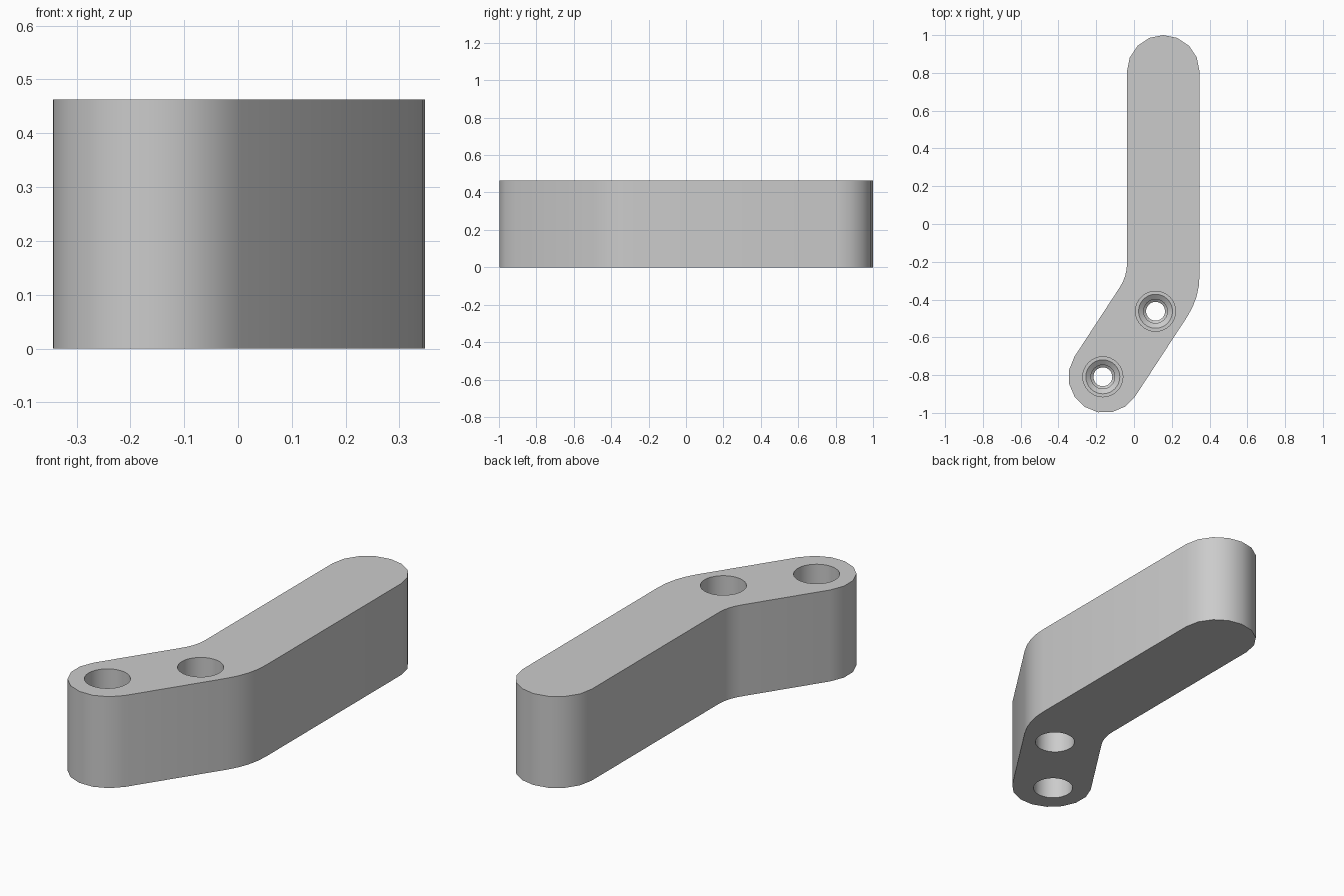
import bpy, bmesh
from math import pi, sin, cos, tan, atan2
from mathutils import Vector

cube = bpy.data.objects.get("Cube")
if cube:
    bpy.data.objects.remove(cube, do_unlink=True)

HEIGHT = 0.463
RADIUS = 0.192                      # half the arm width
BACK = Vector((0.155, 0.808))       # centre of back rounded end
BEND = Vector((0.155, -0.334))      # centreline bend
FRONT = Vector((-0.155, -0.808))    # centre of front rounded end
HOLES = [(-0.165, -0.809), (0.114, -0.462)]

grey = bpy.data.materials.new("plain grey")
grey.use_nodes = True
colour = (0.6, 0.6, 0.6, 1)
grey.diffuse_color = colour
grey.node_tree.nodes["Principled BSDF"].inputs["Base Color"].default_value = colour


def make_object(name, bm):
    bmesh.ops.recalc_face_normals(bm, faces=bm.faces)
    mesh = bpy.data.meshes.new(name)
    bm.to_mesh(mesh)
    bm.free()
    mesh.materials.append(grey)
    obj = bpy.data.objects.new(name, mesh)
    bpy.context.collection.objects.link(obj)
    return obj


def cap(centre, start, steps=8):
    """Half circle, counter-clockwise from the start angle."""
    angles = [start + pi * i / steps for i in range(steps + 1)]
    return [centre + RADIUS * Vector((cos(a), sin(a))) for a in angles]


def rounded_corner(corner, before, after, length, steps=4):
    a = corner + (before - corner).normalized() * length
    b = corner + (after - corner).normalized() * length
    ts = [i / steps for i in range(steps + 1)]
    return [a * (1 - t) ** 2 + corner * 2 * t * (1 - t) + b * t * t for t in ts]


# Bent arm outline, extruded upwards
slant = BEND - FRONT
heading = atan2(slant.y, slant.x)
back_cap = cap(BACK, 0)
front_cap = cap(FRONT, heading + pi / 2)
mitre = Vector((RADIUS, -RADIUS * tan((pi / 2 - heading) / 2)))
outline = (back_cap
           + rounded_corner(BEND - mitre, back_cap[-1], front_cap[0], 0.07)
           + front_cap
           + rounded_corner(BEND + mitre, front_cap[-1], back_cap[0], 0.12))
bm = bmesh.new()
base = bm.faces.new([bm.verts.new((p.x, p.y, 0)) for p in outline])
top = bmesh.ops.extrude_face_region(bm, geom=[base], use_keep_orig=True)["geom"]
bmesh.ops.translate(bm, vec=(0, 0, HEIGHT),
                    verts=[v for v in top if isinstance(v, bmesh.types.BMVert)])
arm = make_object("bent_arm", bm)

# Stepped screw holes: wide bores above and below a narrow throat
STEPS = [(0.095, -0.05), (0.095, 0.15), (0.05, 0.15), (0.05, 0.24), (0.063, 0.25),
         (0.063, 0.27), (0.09, 0.29), (0.106, 0.29), (0.106, HEIGHT + 0.05)]
SIDES = 32
for x, y in HOLES:
    bm = bmesh.new()
    rings = [[bm.verts.new((x + r * cos(2 * pi * i / SIDES),
                            y + r * sin(2 * pi * i / SIDES), z))
              for i in range(SIDES)] for r, z in STEPS]
    for low, high in zip(rings, rings[1:]):
        for i in range(SIDES):
            j = (i + 1) % SIDES
            bm.faces.new((low[i], low[j], high[j], high[i]))
    bm.faces.new(rings[0])
    bm.faces.new(rings[-1])
    cutter = make_object("screw_hole_cutter", bm)
    cutter.hide_render = True
    bpy.context.view_layer.objects.active = arm
    cut = arm.modifiers.new("screw hole", "BOOLEAN")
    cut.operation = "DIFFERENCE"
    cut.solver = "EXACT"
    cut.object = cutter
    bpy.ops.object.modifier_apply(modifier=cut.name)
    bpy.data.objects.remove(cutter, do_unlink=True)

# Smooth curved walls, crisp rims
bpy.ops.object.select_all(action="DESELECT")
arm.select_set(True)
bpy.context.view_layer.objects.active = arm
bpy.ops.object.shade_smooth_by_angle(angle=pi / 6)
